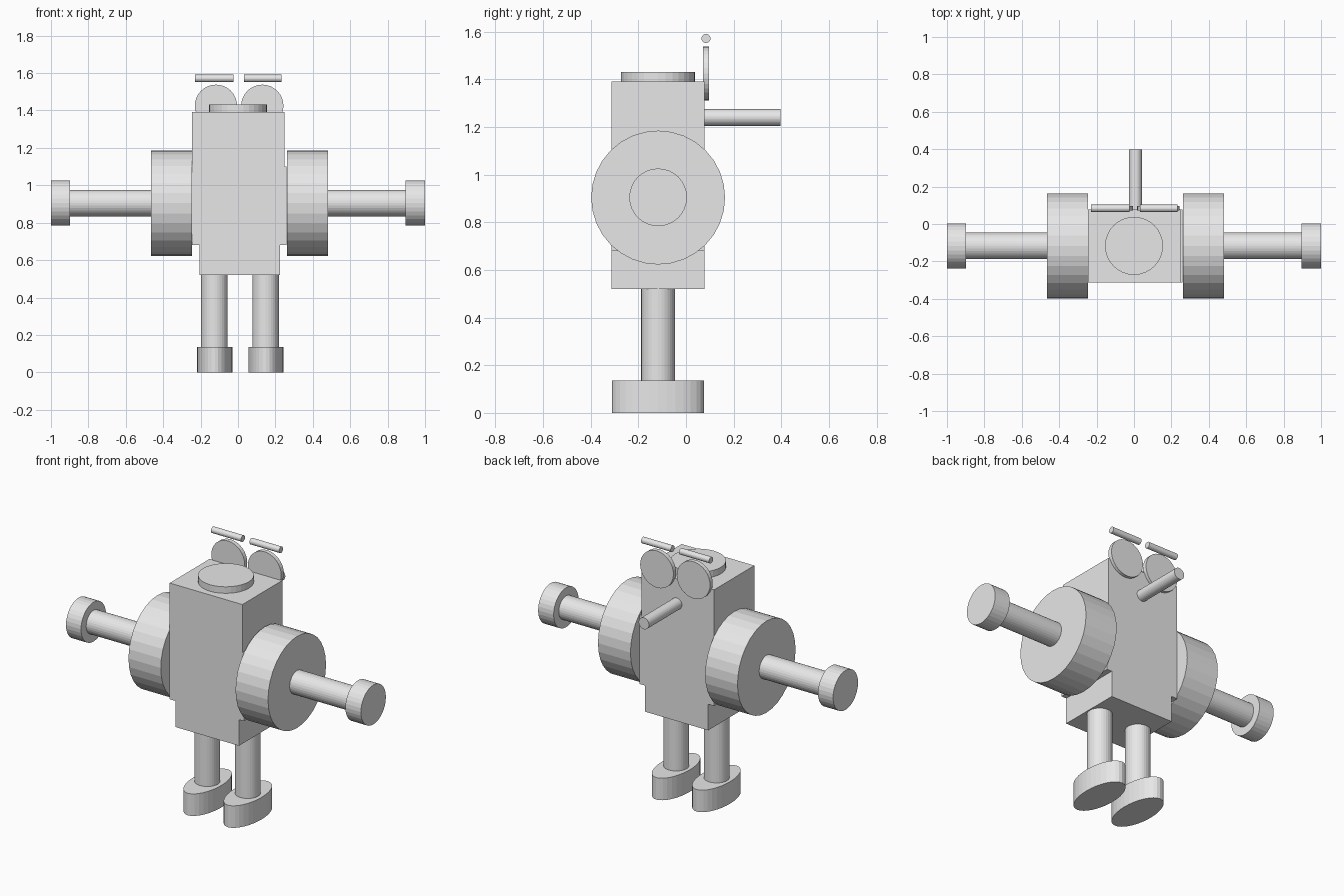
import bpy, bmesh
from mathutils import Matrix, Vector

if "Cube" in bpy.data.objects:
    bpy.data.objects.remove(bpy.data.objects["Cube"])

grey = bpy.data.materials.new("plain grey")
grey.diffuse_color = (0.8, 0.8, 0.8, 1)
grey.use_nodes = True
grey.node_tree.nodes["Principled BSDF"].inputs["Base Color"].default_value = grey.diffuse_color
YC = -0.117   # depth centre of the body


def finish(name, bm):
    me = bpy.data.meshes.new(name)
    bm.to_mesh(me)
    bm.free()
    me.materials.append(grey)
    ob = bpy.data.objects.new(name, me)
    bpy.context.collection.objects.link(ob)
    return ob


def box(name, lo, hi):
    lo, hi = Vector(lo), Vector(hi)
    bm = bmesh.new()
    bmesh.ops.create_cube(bm, size=1, matrix=Matrix.Translation((lo + hi) / 2)
                          @ Matrix.Diagonal((*(hi - lo), 1)))
    return finish(name, bm)


def cylinder(name, axis, start, end, c1, c2, r, r2=None):
    """Cylinder from start to end on an axis; c1, c2 are the other two coordinates in xyz order."""
    mid = (start + end) / 2
    loc = {'X': (mid, c1, c2), 'Y': (c1, mid, c2), 'Z': (c1, c2, mid)}[axis]
    rot = {'X': Matrix.Rotation(1.5707963, 4, 'Y'),
           'Y': Matrix.Rotation(1.5707963, 4, 'X'),
           'Z': Matrix.Identity(4)}[axis]
    bm = bmesh.new()
    bmesh.ops.create_cone(bm, cap_ends=True, segments=32, radius1=1, radius2=1, depth=1,
                          matrix=Matrix.Translation(loc) @ rot
                          @ Matrix.Diagonal((r, r2 or r, end - start, 1)))
    return finish(name, bm)


# Body blocks
box("hips", (-0.205, -0.312, 0.52), (0.225, 0.078, 0.68))
box("torso", (-0.245, -0.312, 0.68), (0.26, 0.078, 1.10))
box("head", (-0.245, -0.312, 1.10), (0.248, 0.078, 1.392))
cylinder("cap", 'Z', 1.392, 1.432, 0.0, YC, 0.155)

# Shoulders, arms and hands
for side, shoulder, arm, hand in (
        ("left", (-0.464, -0.245), (-0.90, -0.464), (-1.0, -0.898)),
        ("right", (0.262, 0.482), (0.482, 0.90), (0.895, 1.0))):
    cylinder(side + "_shoulder", 'X', *shoulder, YC, 0.904, 0.281)
    cylinder(side + "_arm", 'X', *arm, YC, 0.905, 0.071)
    cylinder(side + "_hand", 'X', *hand, YC, 0.905, 0.121)

# Legs and oval feet
for side, leg_x, foot_x in (("left", -0.126, -0.124), ("right", 0.148, 0.149)):
    cylinder(side + "_leg", 'Z', 0.13, 0.52, leg_x, YC, 0.071)
    cylinder(side + "_foot", 'Z', 0.0, 0.135, foot_x, YC, 0.094, 0.193)

# Eye discs and brow rods
for side, eye_x, brow in (("left", -0.118, (-0.229, -0.025)), ("right", 0.130, (0.032, 0.233))):
    cylinder(side + "_eye", 'Y', 0.071, 0.097, eye_x, 1.425, 0.113)
    cylinder(side + "_brow", 'X', *brow, 0.084, 1.572, 0.019)

# Long nose
cylinder("nose", 'Y', 0.07, 0.397, 0.008, 1.24, 0.035)
